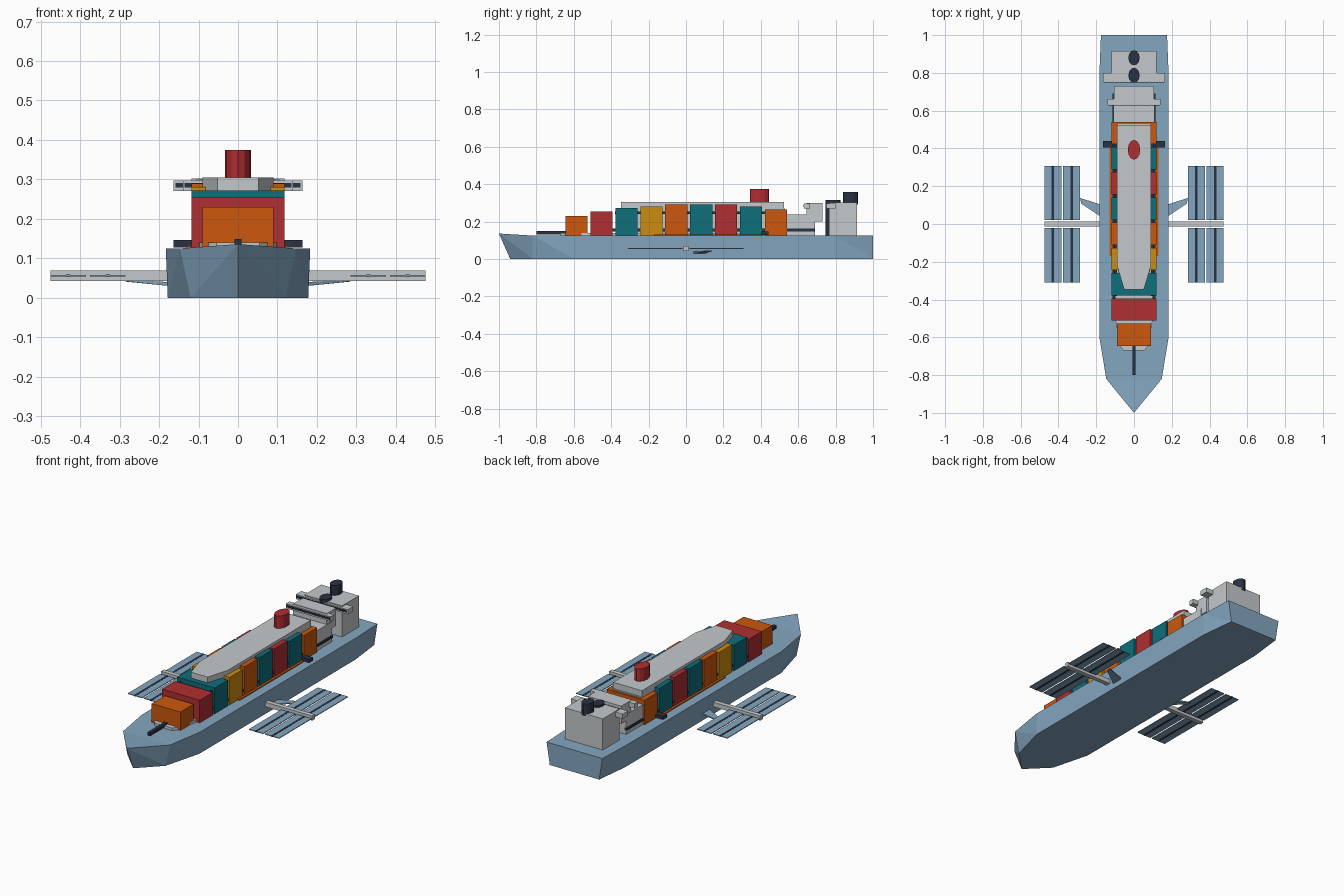
import bpy, bmesh, math

if "Cube" in bpy.data.objects:
    bpy.data.objects.remove(bpy.data.objects["Cube"])


def srgb(r, g, b):
    f = lambda c: c / 12.92 if c <= 0.04045 else ((c + 0.055) / 1.055) ** 2.4
    return (f(r / 255), f(g / 255), f(b / 255), 1)


def material(name, *rgb):
    m = bpy.data.materials.new(name)
    m.diffuse_color = srgb(*rgb)
    m.use_nodes = True
    m.node_tree.nodes["Principled BSDF"].inputs["Base Color"].default_value = m.diffuse_color
    return m


BLUE = material("steel_blue", 132, 166, 192)
GREY = material("light_grey", 197, 201, 204)
DARK = material("dark_navy", 42, 50, 66)
ORANGE = material("orange", 204, 88, 14)
RED = material("red", 176, 46, 50)
TEAL = material("teal", 14, 110, 122)
GOLD = material("gold", 204, 140, 16)


def finish(bm, name, mat):
    bmesh.ops.recalc_face_normals(bm, faces=bm.faces)
    me = bpy.data.meshes.new(name)
    bm.to_mesh(me)
    bm.free()
    me.materials.append(mat)
    ob = bpy.data.objects.new(name, me)
    bpy.context.collection.objects.link(ob)
    return ob


def add_prism(bm, outline, z0, z1):
    lo = [bm.verts.new((x, y, z0)) for x, y in outline]
    hi = [bm.verts.new((x, y, z1)) for x, y in outline]
    bm.faces.new(lo)
    bm.faces.new(hi)
    n = len(lo)
    for i in range(n):
        j = (i + 1) % n
        bm.faces.new((lo[i], lo[j], hi[j], hi[i]))


def prism(name, outline, z0, z1, mat):
    bm = bmesh.new()
    add_prism(bm, outline, z0, z1)
    return finish(bm, name, mat)


def boxes(name, mat, items, mirror=False):
    """Each item is (x0, x1, y0, y1, z0, z1)."""
    bm = bmesh.new()
    for x0, x1, y0, y1, z0, z1 in items:
        for s in ((1, -1) if mirror else (1,)):
            add_prism(bm, [(s * x0, y0), (s * x1, y0), (s * x1, y1), (s * x0, y1)], z0, z1)
    return finish(bm, name, mat)


def funnel(name, y, rx, ry, z0, z1, mat):
    pts = [(rx * math.cos(a * math.pi / 6), y + ry * math.sin(a * math.pi / 6)) for a in range(12)]
    return prism(name, pts, z0, z1, mat)


# Hull: stations of (y, deck half width, bottom half width)
bm = bmesh.new()
stations = [(-0.82, 0.147, 0.12), (-0.6, 0.183, 0.178), (0.8, 0.183, 0.178), (1.0, 0.175, 0.155)]
bow_top, bow_low = bm.verts.new((0, -1, 0.136)), bm.verts.new((0, -0.94, 0))
rings = []
for y, wt, wb in stations:
    rings.append([bm.verts.new(p) for p in
                  ((wt, y, 0.125), (wb, y, 0), (-wb, y, 0), (-wt, y, 0.125))])
a = rings[0]
for f in ((bow_top, bow_low, a[1]), (bow_top, a[1], a[0]), (bow_top, a[2], bow_low),
          (bow_top, a[3], a[2]), (bow_top, a[0], a[3]), (bow_low, a[2], a[1])):
    bm.faces.new(f)
for a, b in zip(rings, rings[1:]):
    bm.faces.new((a[0], a[3], b[3], b[0]))
    bm.faces.new((a[1], b[1], b[2], a[2]))
    for t, l in ((0, 1), (3, 2)):
        bm.faces.new((a[t], a[l], b[l]))
        bm.faces.new((a[t], b[l], b[t]))
bm.faces.new(rings[-1])
finish(bm, "hull", BLUE)

# Deck base, inner core and tapered top spine
prism("deck_base", [(-0.075, -0.645), (-0.055, -0.67), (0.055, -0.67), (0.075, -0.645),
                    (0.1, -0.5), (0.1, 0.55), (-0.1, 0.55), (-0.1, -0.5)], 0.12, 0.14, GREY)
boxes("inner_core", GREY, [(-0.085, 0.085, -0.37, 0.53, 0.13, 0.27)])
prism("top_spine", [(-0.052, -0.347), (0.052, -0.347), (0.09, -0.22), (0.09, 0.524),
                    (-0.09, 0.524), (-0.09, -0.22)], 0.262, 0.305, GREY)

# Row of cargo blocks along the deck
cargo = [(ORANGE, 0.23), (RED, 0.254), (TEAL, 0.272), (GOLD, 0.281), (ORANGE, 0.29),
         (TEAL, 0.291), (RED, 0.29), (TEAL, 0.281), (ORANGE, 0.264)]
for i, (mat, top) in enumerate(cargo):
    y = -0.586 + 0.1335 * i
    w = 0.09 if i == 0 else 0.118
    boxes(f"cargo_block_{i + 1}", mat, [(-w, w, y - 0.059, y + 0.059, 0.122, top)])

# Dark pipes running through the cargo, orange edge strips on the deck
boxes("side_pipes", DARK, [(0.09, 0.104, -0.38, 0.45, 0.24, 0.254),
                           (0.098, 0.113, -0.45, 0.69, 0.148, 0.162)], True)
boxes("deck_edge_strips", ORANGE, [(0.116, 0.13, -0.17, 0.41, 0.122, 0.131)], True)

# Bow spar and side mounts
boxes("bow_spar", DARK, [(-0.009, 0.009, -0.8, -0.64, 0.132, 0.149)])
boxes("side_mounts", DARK, [(0.115, 0.163, 0.405, 0.44, 0.128, 0.146)], True)

# Stern superstructure
boxes("rear_house", GREY, [(-0.108, 0.108, 0.54, 0.69, 0.12, 0.238)])
boxes("bridge_tower", GREY, [(-0.105, 0.105, 0.645, 0.73, 0.2, 0.3)])
boxes("stern_block", GREY, [(-0.118, 0.118, 0.764, 0.915, 0.12, 0.302)])
boxes("bridge_wings", GREY, [(-0.14, 0.14, 0.63, 0.662, 0.27, 0.297),
                             (-0.163, 0.163, 0.752, 0.8, 0.27, 0.297)])
windows = []
for w, y in ((0.14, 0.63), (0.163, 0.752)):
    n = 12
    step = (2 * w - 0.006) / n
    for i in range(n):
        x = -w + 0.003 + step * i
        windows.append((x + 0.001, x + step - 0.001, y - 0.003, y + 0.002, 0.279, 0.291))
boxes("bridge_windows", DARK, windows)

# Funnels
funnel("main_funnel", 0.393, 0.033, 0.052, 0.29, 0.375, RED)
funnel("front_exhaust", 0.787, 0.03, 0.04, 0.12, 0.314, DARK)
funnel("rear_exhaust", 0.88, 0.03, 0.04, 0.29, 0.358, DARK)

# Side booms with panels
boxes("panel_booms", GREY, [(0.17, 0.475, -0.013, 0.013, 0.043, 0.069)], True)
panels, stripes = [], []
for xc in (0.33, 0.43):
    for y0, y1 in ((-0.31, -0.02), (0.02, 0.308)):
        panels.append((xc - 0.045, xc + 0.045, y0, y1, 0.0535, 0.0575))
        stripes.append((xc - 0.006, xc + 0.006, y0, y1, 0.0525, 0.0585))
boxes("solar_panels", BLUE, panels, True)
boxes("panel_stripes", DARK, stripes, True)

# Swept fins rising outward from the hull
bm = bmesh.new()
fin = [(0.175, 0.038, 0.03), (0.28, 0.108, 0.041), (0.285, 0.138, 0.041), (0.175, 0.102, 0.03)]
for s in (1, -1):
    lo = [bm.verts.new((s * x, y, z)) for x, y, z in fin]
    hi = [bm.verts.new((s * x, y, z + (0.01 if x < 0.2 else 0.004))) for x, y, z in fin]
    bm.faces.new(lo)
    bm.faces.new(hi)
    for i in range(4):
        j = (i + 1) % 4
        bm.faces.new((lo[i], lo[j], hi[j], hi[i]))
finish(bm, "side_fins", BLUE)
